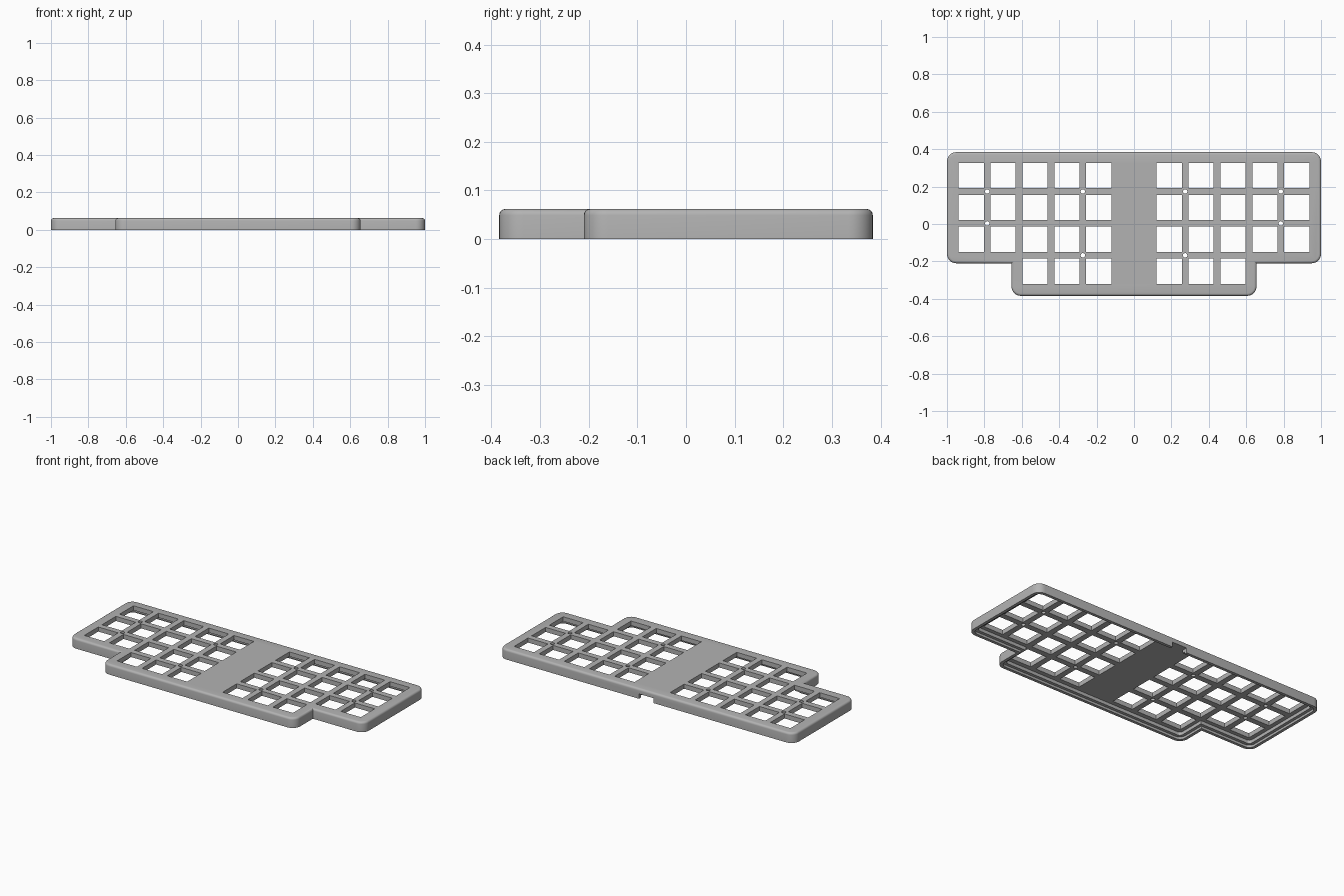
import bpy
import bmesh
import math
from mathutils import Matrix, Vector

cube = bpy.data.objects.get("Cube")
if cube:
    bpy.data.objects.remove(cube, do_unlink=True)

HEIGHT = 0.062
PITCH = 0.1706
HOLE = 0.135
FIRST_X, TOP_Y = 0.188, 0.259
ROW_LENGTHS = (5, 5, 5, 3)

grey = bpy.data.materials.new("plain grey")
grey.use_nodes = True
colour = (0.45, 0.45, 0.45, 1)
grey.diffuse_color = colour
grey.node_tree.nodes["Principled BSDF"].inputs["Base Color"].default_value = colour


def make_object(name, bm):
    bmesh.ops.recalc_face_normals(bm, faces=bm.faces)
    mesh = bpy.data.meshes.new(name)
    bm.to_mesh(mesh)
    bm.free()
    obj = bpy.data.objects.new(name, mesh)
    bpy.context.collection.objects.link(obj)
    return obj


def stepped_slab(name, inset, z0, z1, radius, top_round=0):
    """Stepped outline, wide at the back and narrow at the front."""
    wide, narrow = 1 - inset, 0.655 - inset
    back, step, front = 0.384 - inset, -0.21 + inset, -0.384 + inset
    half = [(narrow, front), (narrow, step), (wide, step), (wide, back)]
    outline = half + [(-x, y) for x, y in reversed(half)]
    bm = bmesh.new()
    base = bm.faces.new([bm.verts.new((x, y, z0)) for x, y in outline])
    extruded = bmesh.ops.extrude_face_region(bm, geom=[base])["geom"]
    bmesh.ops.translate(bm, vec=Vector((0, 0, z1 - z0)),
                        verts=[v for v in extruded if isinstance(v, bmesh.types.BMVert)])
    bmesh.ops.recalc_face_normals(bm, faces=bm.faces)
    # Round the outward upright corners
    corners = [e for e in bm.edges
               if abs(e.verts[0].co.z - e.verts[1].co.z) > 0.001 and e.is_convex]
    bmesh.ops.bevel(bm, geom=corners, offset=radius, segments=8,
                    profile=0.5, affect='EDGES')
    if top_round:
        rim = [e for e in bm.edges if all(v.co.z > z1 - 1e-5 for v in e.verts)]
        bmesh.ops.bevel(bm, geom=rim, offset=top_round, segments=4,
                        profile=0.5, affect='EDGES')
    return make_object(name, bm)


def add_box(bm, centre, size):
    bmesh.ops.create_cube(bm, size=1, matrix=Matrix.Translation(centre)
                          @ Matrix.Diagonal((*size, 1)))


def cut(target, cutter):
    cutter.hide_render = True
    mod = target.modifiers.new("cut", 'BOOLEAN')
    mod.operation = 'DIFFERENCE'
    mod.solver = 'EXACT'
    mod.object = cutter
    bpy.context.view_layer.objects.active = target
    bpy.ops.object.modifier_apply(modifier=mod.name)
    bpy.data.objects.remove(cutter, do_unlink=True)


# Case shell with a rounded top rim
case = stepped_slab("keyboard_case", 0, 0, HEIGHT, 0.05, 0.013)

# Recess for a base plate, then the deeper cavity behind a ledge
cut(case, stepped_slab("base_recess", 0.018, -0.05, 0.014, 0.036))
cut(case, stepped_slab("inner_cavity", 0.036, -0.06, 0.034, 0.02))

# Cable notch in the middle of the back wall
bm = bmesh.new()
add_box(bm, (0, 0.38, -0.01), (0.1, 0.12, 0.08))
cut(case, make_object("cable_notch", bm))

# Square key openings and round screw holes, mirrored left and right
bm = bmesh.new()
for side in (-1, 1):
    for row, count in enumerate(ROW_LENGTHS):
        for col in range(count):
            add_box(bm, (side * (FIRST_X + col * PITCH), TOP_Y - row * PITCH, 0.05),
                    (HOLE, HOLE, 0.3))
    for col, row in ((0.5, 0.5), (0.5, 2.5), (3.5, 0.5), (3.5, 1.5)):
        place = Matrix.Translation((side * (FIRST_X + col * PITCH),
                                    TOP_Y - row * PITCH, 0.05))
        bmesh.ops.create_cone(bm, cap_ends=True, segments=16, radius1=0.012,
                              radius2=0.012, depth=0.3, matrix=place)
cut(case, make_object("key_openings", bm))

# Finish
case.data.materials.clear()
case.data.materials.append(grey)
for poly in case.data.polygons:
    poly.material_index = 0
bpy.ops.object.select_all(action='DESELECT')
case.select_set(True)
bpy.context.view_layer.objects.active = case
bpy.ops.object.shade_smooth_by_angle(angle=math.radians(35))
